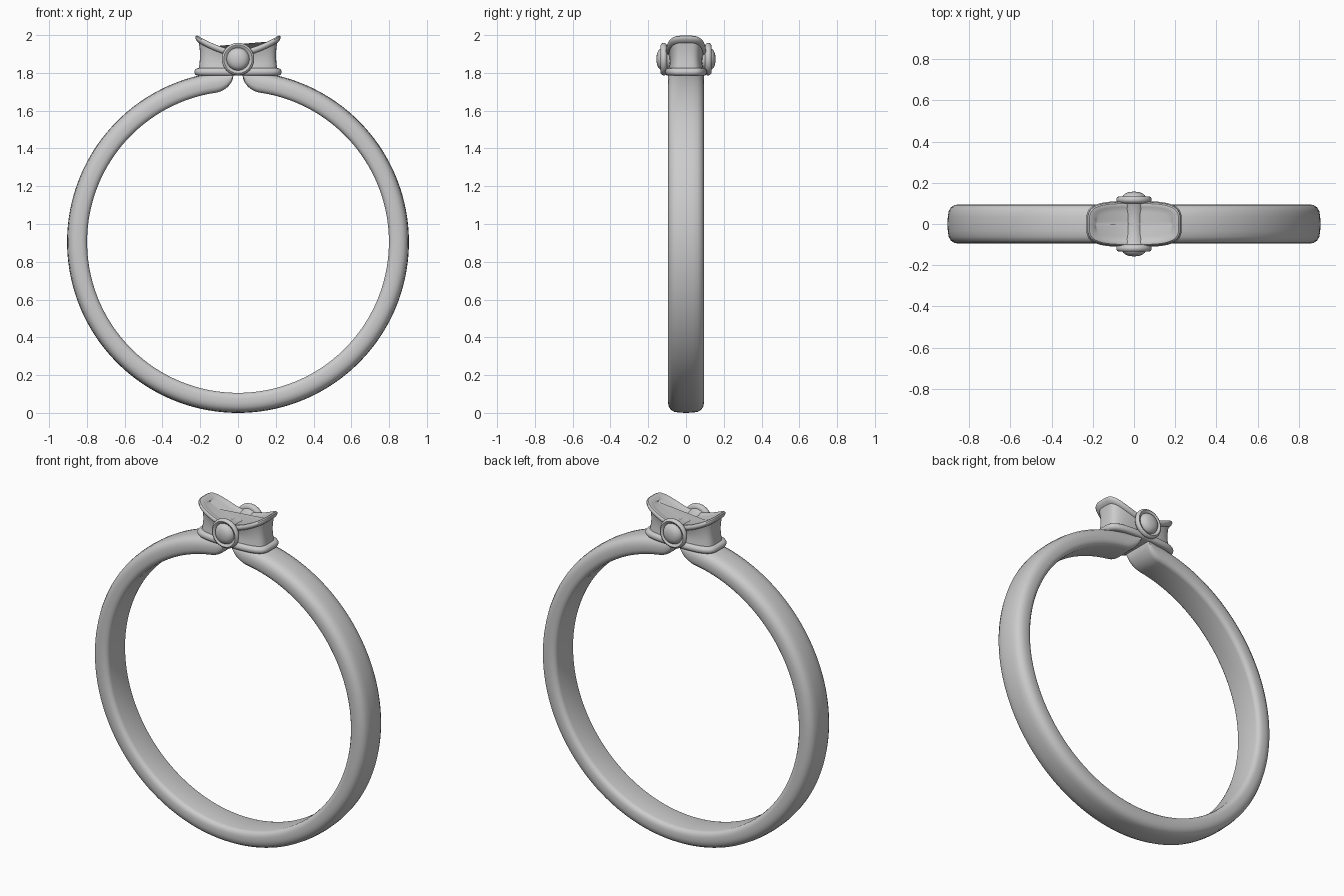
import bpy, bmesh, math

if "Cube" in bpy.data.objects:
    bpy.data.objects.remove(bpy.data.objects["Cube"])

metal = bpy.data.materials.new("grey metal")
metal.diffuse_color = (0.6, 0.6, 0.6, 1)
metal.use_nodes = True
metal.node_tree.nodes["Principled BSDF"].inputs["Base Color"].default_value = metal.diffuse_color


def loft(name, rings, angle=40):
    """Skin a list of closed point rings, capping both ends."""
    bm = bmesh.new()
    vs = [[bm.verts.new(p) for p in ring] for ring in rings]
    n = len(rings[0])
    for a, b in zip(vs, vs[1:]):
        for i in range(n):
            j = (i + 1) % n
            bm.faces.new((a[i], a[j], b[j], b[i]))
    bm.faces.new(vs[0])
    bm.faces.new(vs[-1])
    bmesh.ops.recalc_face_normals(bm, faces=bm.faces)
    me = bpy.data.meshes.new(name)
    bm.to_mesh(me)
    bm.free()
    ob = bpy.data.objects.new(name, me)
    bpy.context.collection.objects.link(ob)
    me.materials.append(metal)
    bpy.ops.object.select_all(action='DESELECT')
    ob.select_set(True)
    bpy.context.view_layer.objects.active = ob
    bpy.ops.object.shade_smooth_by_angle(angle=math.radians(angle))
    return ob


def lathe_y(name, profile, zc, n=48):
    """Turn (radius, y) points round a y axis at height zc."""
    return loft(name, [[(r * math.cos(2 * math.pi * i / n), y,
                         zc + r * math.sin(2 * math.pi * i / n))
                        for i in range(n)] for r, y in profile])


# Band: rounded section swept round the finger, ends curling up under the bow
half = [(0, 0), (.068, 0), (.08, .03), (.09, .12), (.095, .27), (.095, .52),
        (.091, .70), (.080, .85), (.062, .945), (.035, .985)]
section = half + [(0, 1)] + [(-y, t) for y, t in reversed(half[1:])]
start, curl_end = 0.028, 0.150
phis = [start + (curl_end - start) * (1 - math.cos(math.pi / 2 * i / 14)) for i in range(14)]
phis += [curl_end + (math.pi - curl_end) * i / 70 for i in range(71)]
phis += [2 * math.pi - p for p in reversed(phis[:-1])]
rings = []
for p in phis:
    x = abs(0.88 * math.sin(p)) if math.cos(p) > 0 else 1
    s = min(1, max(0, (0.13 - x) / 0.106))
    inner = 0.799 + 0.09 * (1 - math.sqrt(1 - s * s))
    rings.append([((inner + (0.905 - inner) * t) * math.sin(p), y,
                   0.905 + (inner + (0.905 - inner) * t) * math.cos(p))
                  for y, t in section])
loft("band", rings)


# Bow setting: rounded plan, beaded foot, hollow wall and flared dipping top
def top_z(x):
    return 1.92 + 0.08 * (abs(x) / 0.22) ** 1.6


def plan(grow, n=96):
    a, b = 0.207 + grow, 0.091 + grow * 0.85
    pts = []
    for i in range(n):
        t = 2 * math.pi * i / n
        c, s = math.cos(t), math.sin(t)
        pts.append((a * math.copysign(abs(c) ** 0.62, c),
                    b * math.copysign(abs(s) ** 0.5, s)))
    return pts


def bead(zc, r, steps=9):
    return [(0.004 + r * math.cos(t), zc + r * math.sin(t))
            for t in [-math.pi / 2 + math.pi * i / (steps - 1) for i in range(steps)]]


rings = []
for g, z in bead(1.805, 0.02):                      # foot bead
    rings.append([(x, y, z) for x, y in plan(g)])
foot = 1.825
for g, f in [(0, 0), (-.004, .25), (-.006, .5), (-.004, .8), (0, 1)]:   # wall
    rings.append([(x, y, foot + f * (top_z(x) - .034 - foot)) for x, y in plan(g)])
for g, d in [(.008, -.032), (.015, -.026), (.019, -.017), (.017, -.008),
             (.010, -.001), (.001, 0), (-.010, -.003), (-.022, -.007)]:  # lip
    rings.append([(x, y, top_z(x) + d) for x, y in plan(g)])
for k in (.8, .6, .4, .2, .02):                     # dished top
    rings.append([(x, y * k, top_z(x) - .007 - .006 * (1 - k)) for x, y in plan(-.022)])
loft("bow_setting", rings)

# Waisted bar across the middle of the bow
lathe_y("cross_bar", [(.048 + .022 * (abs(i) / 10) ** 2.2, .0118 * i)
                      for i in range(-10, 11)], 1.873)

# Round bezels with a domed bead on the front and back
bezel = [(.070, .100), (.080, .104), (.086, .113), (.086, .122), (.082, .130),
         (.075, .134), (.068, .132), (.063, .126), (.060, .124), (.058, .130),
         (.053, .139), (.044, .147), (.031, .153), (.016, .156), (.002, .157)]
for side, label in ((-1, "front"), (1, "back")):
    lathe_y(label + "_bezel", [(r, side * y) for r, y in bezel], 1.873)
